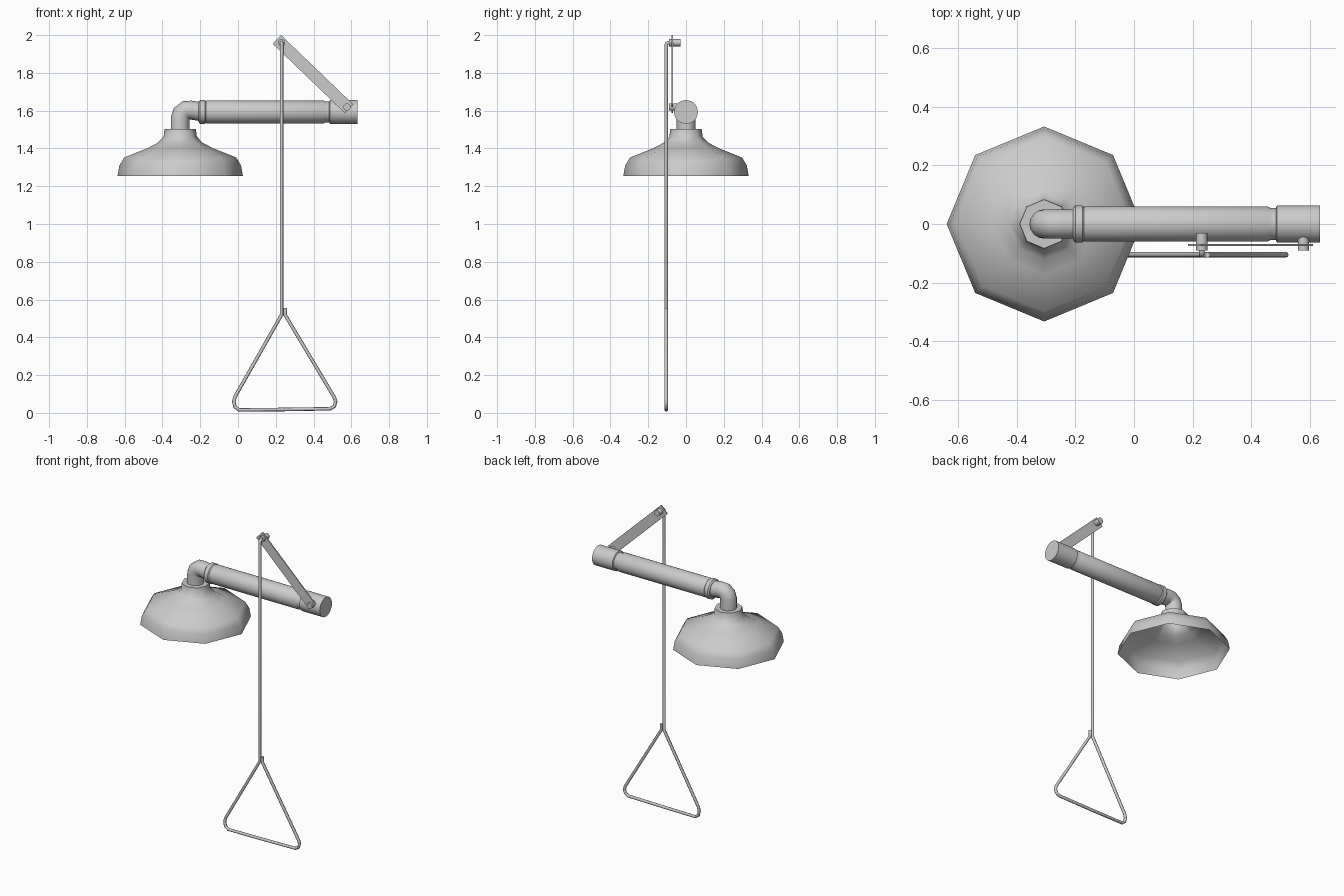
import bpy, bmesh, math
from mathutils import Matrix, Vector

if "Cube" in bpy.data.objects:
    bpy.data.objects.remove(bpy.data.objects["Cube"])


def finish(ob, angle):
    bpy.ops.object.select_all(action='DESELECT')
    ob.select_set(True)
    bpy.context.view_layer.objects.active = ob
    if ob.type == 'CURVE':
        bpy.ops.object.convert(target='MESH')
    bpy.ops.object.shade_smooth_by_angle(angle=math.radians(angle))


def lathe(name, profile, sides, matrix, cap_start=True, cap_end=True, angle=35):
    """Revolve (radius, height) points about local z."""
    bm = bmesh.new()
    rings = [[bm.verts.new((r * math.cos(2 * math.pi * i / sides),
                            r * math.sin(2 * math.pi * i / sides), h))
              for i in range(sides)] for r, h in profile]
    for a, b in zip(rings, rings[1:]):
        for i in range(sides):
            j = (i + 1) % sides
            bm.faces.new((a[i], a[j], b[j], b[i]))
    if cap_start:
        bm.faces.new(rings[0][::-1])
    if cap_end:
        bm.faces.new(rings[-1])
    mesh = bpy.data.meshes.new(name)
    bm.to_mesh(mesh)
    bm.free()
    ob = bpy.data.objects.new(name, mesh)
    ob.matrix_world = matrix
    bpy.context.collection.objects.link(ob)
    finish(ob, angle)
    return ob


def tube(name, points, radius, resolution):
    """Round bar swept along a path."""
    cu = bpy.data.curves.new(name, 'CURVE')
    cu.dimensions = '3D'
    cu.bevel_depth = radius
    cu.bevel_resolution = resolution
    cu.use_fill_caps = True
    sp = cu.splines.new('POLY')
    sp.points.add(len(points) - 1)
    for p, co in zip(sp.points, points):
        p.co = (*co, 1)
    ob = bpy.data.objects.new(name, cu)
    bpy.context.collection.objects.link(ob)
    finish(ob, 50)
    return ob


HEAD_X, PIPE_Z, ROD_Y = -0.306, 1.593, -0.105
ALONG_X = Matrix.Rotation(math.pi / 2, 4, 'Y')
ALONG_Y = Matrix.Rotation(-math.pi / 2, 4, 'X')

# Eight-sided open shower head with its collar
lathe("shower_head",
      [(0.332, 1.254), (0.322, 1.31), (0.297, 1.352), (0.172, 1.402),
       (0.119, 1.43), (0.088, 1.462), (0.083, 1.503)],
      8, Matrix.Translation((HEAD_X, 0, 0)), cap_start=False, angle=50)

# Elbow from the head to the pipe
tube("elbow", [(HEAD_X, 0, 1.49), (HEAD_X, 0, 1.56), (-0.298, 0, 1.586),
               (-0.276, 0, 1.603), (-0.25, 0, 1.603), (-0.19, 0, 1.594)], 0.05, 6)

# Horizontal pipe with flange ring, groove and end valve
lathe("supply_pipe",
      [(0.054, -0.208), (0.063, -0.2), (0.063, -0.176), (0.058, -0.17),
       (0.06, -0.165), (0.06, 0.455), (0.055, 0.463), (0.055, 0.483),
       (0.063, 0.487), (0.063, 0.633)],
      32, Matrix.Translation((0, 0, PIPE_Z)) @ ALONG_X)

# Flat lever bar
top, low = Vector((0.206, -0.072, 1.977)), Vector((0.588, -0.072, 1.61))
d = low - top
bpy.ops.mesh.primitive_cube_add(size=1)
lever = bpy.context.object
lever.name = "lever"
lever.matrix_world = (Matrix.Translation((top + low) / 2)
                      @ Matrix.Rotation(math.atan2(-d.z, d.x), 4, 'Y')
                      @ Matrix.Diagonal((d.length, 0.007, 0.064, 1)))

# Pivot pins at both ends of the lever
for name, x, z, y0, y1 in (("rod_pin", 0.231, 1.96, -0.09, -0.03),
                           ("valve_pin", 0.577, 1.619, -0.09, -0.04)):
    lathe(name, [(0.019, y0), (0.019, y1)], 16,
          Matrix.Translation((x, 0, z)) @ ALONG_Y)

# Pull rod bent into a triangular handle
path = [(0.231, -0.07, 1.96), (0.231, -0.094, 1.96), (0.231, -0.102, 1.956),
        (0.231, ROD_Y, 1.945)]
path += [(x, ROD_Y, z) for x, z in (
    (0.231, 0.52), (-0.016, 0.085), (-0.022, 0.06), (-0.016, 0.032), (0.006, 0.016),
    (0.24, 0.018), (0.488, 0.022), (0.51, 0.035), (0.517, 0.058), (0.511, 0.08),
    (0.25, 0.518), (0.25, 0.555))]
tube("pull_rod_handle", path, 0.0095, 2)
